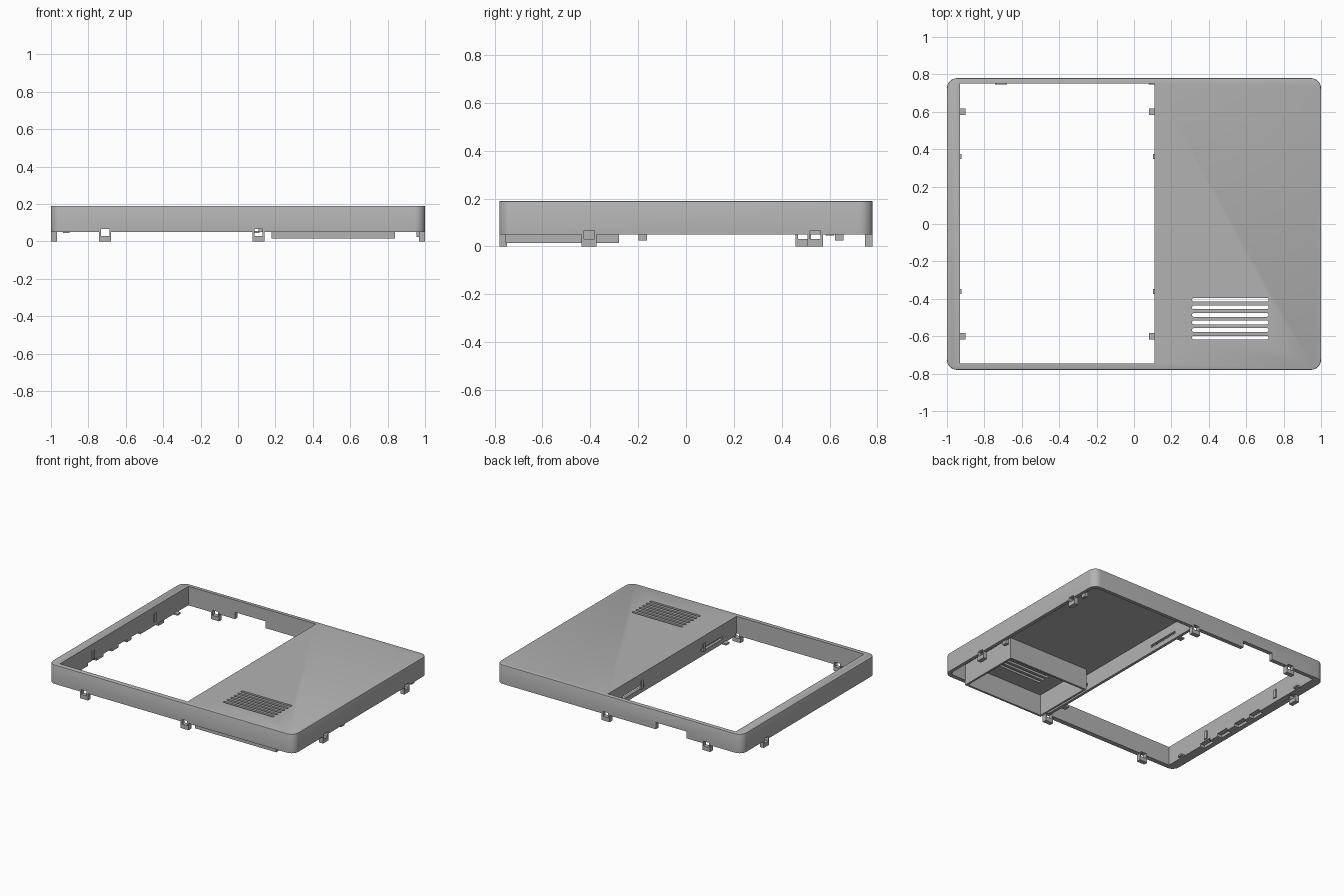
import bpy, bmesh, math

if "Cube" in bpy.data.objects:
    bpy.data.objects.remove(bpy.data.objects["Cube"], do_unlink=True)

grey = bpy.data.materials.new("mid grey plastic")
grey.use_nodes = True
colour = (0.45, 0.45, 0.45, 1)
grey.diffuse_color = colour
grey.node_tree.nodes["Principled BSDF"].inputs["Base Color"].default_value = colour


def prism(name, x, y, z, radius=0.0, steps=8):
    """Upright block spanning the x, y, z ranges, with optional rounded corners."""
    bm = bmesh.new()
    corners = [(x[1], y[1], 1, 1), (x[0], y[1], -1, 1), (x[0], y[0], -1, -1), (x[1], y[0], 1, -1)]
    ring = []
    for i, (cx, cy, sx, sy) in enumerate(corners):
        for k in range(steps + 1 if radius else 1):
            a = math.pi / 2 * (i + k / steps)
            ring.append(bm.verts.new((cx + radius * (math.cos(a) - sx) if radius else cx,
                                      cy + radius * (math.sin(a) - sy) if radius else cy, z[0])))
    base = bm.faces.new(ring)
    top = bmesh.ops.extrude_face_region(bm, geom=[base])["geom"]
    bmesh.ops.translate(bm, vec=(0, 0, z[1] - z[0]),
                        verts=[v for v in top if isinstance(v, bmesh.types.BMVert)])
    bmesh.ops.recalc_face_normals(bm, faces=bm.faces)
    mesh = bpy.data.meshes.new(name)
    bm.to_mesh(mesh)
    bm.free()
    mesh.materials.append(grey)
    obj = bpy.data.objects.new(name, mesh)
    bpy.context.collection.objects.link(obj)
    return obj


def apply(obj, kind, **settings):
    mod = obj.modifiers.new(kind.title(), kind)
    for key, value in settings.items():
        setattr(mod, key, value)
    bpy.context.view_layer.objects.active = obj
    bpy.ops.object.modifier_apply(modifier=mod.name)


def cut(obj, x, y, z, radius=0.0):
    cutter = prism("cutter", x, y, z, radius)
    cutter.hide_render = True
    apply(obj, "BOOLEAN", operation="DIFFERENCE", solver="EXACT", object=cutter)
    bpy.data.objects.remove(cutter, do_unlink=True)


def around(c, half):
    return (c - half, c + half)


# Shell with a softened top edge
shell = prism("bezel_shell", (-1, 1), (-0.78, 0.78), (0.05, 0.19), 0.055)
bm = bmesh.new()
bm.from_mesh(shell.data)
rim = [e for e in bm.edges if all(v.co.z > 0.18 for v in e.verts)]
bmesh.ops.bevel(bm, geom=rim, offset=0.005, segments=2, profile=0.5, affect="EDGES")
bm.to_mesh(shell.data)
bm.free()

# Screen opening and the hollow under the side panel
cut(shell, (-0.93, 0.11), (-0.745, 0.75), (0, 0.3))
cut(shell, (0.13, 0.975), (-0.75, 0.755), (0, 0.17), 0.03)

# Ventilation slots
for i in range(6):
    cut(shell, (0.31, 0.72), around(-0.405 - i * 0.0405, 0.01), (0.1, 0.3), 0.0099)

# Cable notch in the back wall and shallow notches under the right rail
cut(shell, (-0.55, -0.3), (0.7, 0.9), (0, 0.1))
for y in (-0.37, -0.19, -0.015, 0.14):
    cut(shell, (-0.965, -0.9), around(y, 0.05), (0, 0.07))

# Long slots through the divider
for side in (-1, 1):
    cut(shell, (0.09, 0.15), around(side * 0.455, 0.125), (0.085, 0.105))


# Snap clips: a bar hanging from two legs, with a window into the wall
def clip(name, cx, cy, along_x, half=0.032):
    def span(a, d):
        return (around(cx + a, d), around(cy, 0.016)) if along_x else (around(cx, 0.016), around(cy + a, d))
    prism(name + "_bar", *span(0, half), (0, 0.03))
    for s in (-1, 1):
        prism(name + "_leg", *span(s * (half - 0.005), 0.005), (0.03, 0.056))
    hole = 0.022
    if along_x:
        cut(shell, around(cx, hole), around(cy, 0.03), (0, 0.066))
    else:
        cut(shell, around(cx, 0.03), around(cy, hole), (0, 0.066))


for x in (-0.71, 0.11):
    clip("front_clip", x, -0.763, True)
    clip("back_clip", x, 0.763, True)
for y in (-0.405, 0.54):
    clip("left_clip", 0.983, y, False)
clip("right_clip", -0.983, 0.49, False)

# Open duct box below the vent
box = prism("vent_duct", (0.18, 0.84), (-0.755, -0.28), (0.015, 0.172))
cut(box, (0.195, 0.825), (-0.74, -0.295), (-0.1, 0.3))

# Screen tabs and small ribs on both sides of the opening
for y in (-0.6, 0.6):
    prism("screen_tab", (-0.935, -0.9), around(y, 0.018), (0.045, 0.057))
    prism("screen_tab", (0.08, 0.115), around(y, 0.018), (0.045, 0.057))
for y in (-0.36, 0.36):
    prism("screen_rib", (-0.935, -0.922), around(y, 0.013), (0.08, 0.14))
    prism("screen_rib", (0.102, 0.115), around(y, 0.013), (0.08, 0.14))

# Locating ribs inside the left wall
for y in (-0.18, 0.64):
    prism("locating_rib", (0.955, 0.98), around(y, 0.018), (0.025, 0.172))

# Smooth only the rounded corners
bpy.ops.object.select_all(action="DESELECT")
shell.select_set(True)
bpy.context.view_layer.objects.active = shell
bpy.ops.object.shade_smooth_by_angle(angle=math.radians(30))
